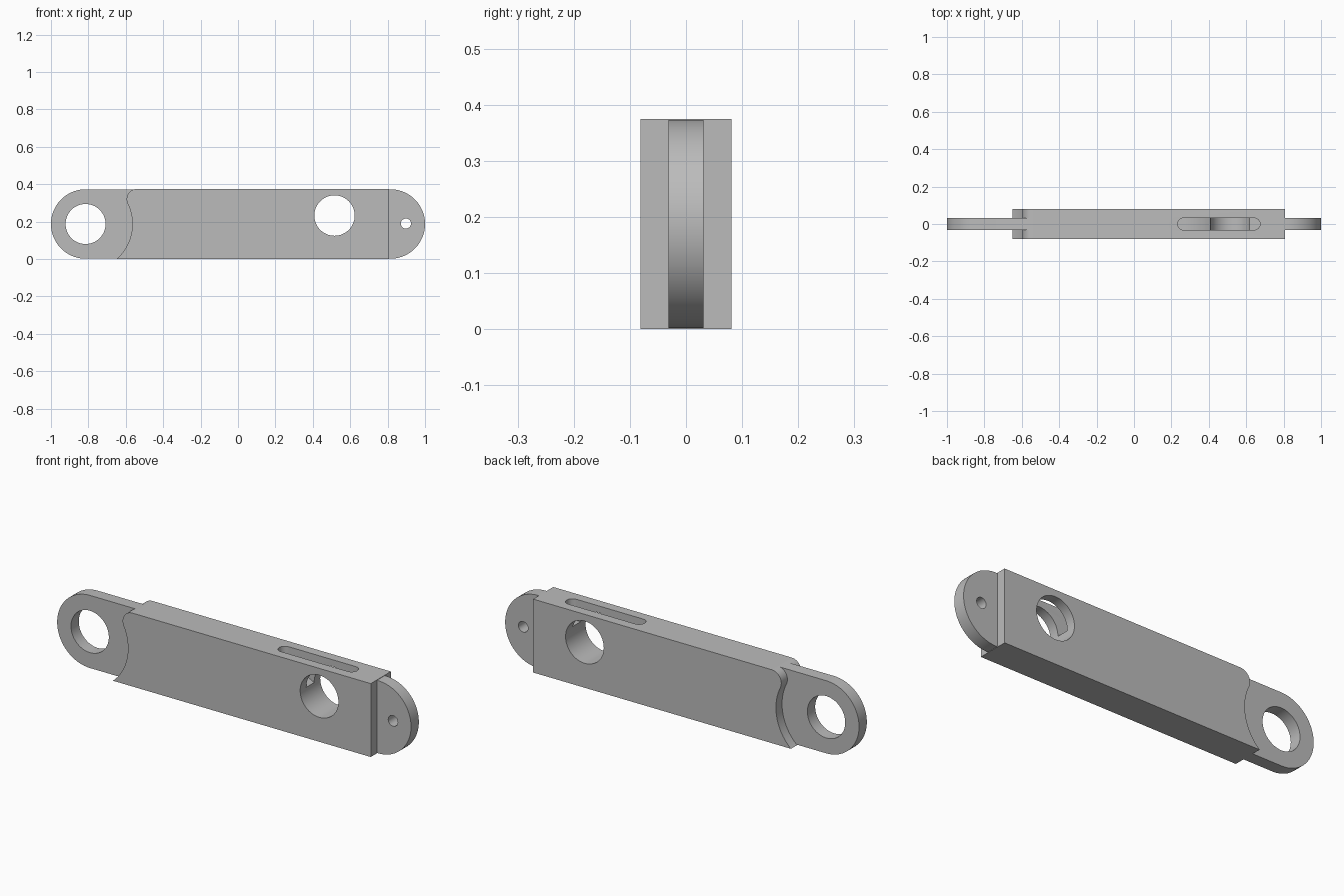
import bpy, bmesh
from math import cos, sin, radians, asin, degrees, atan2

cube = bpy.data.objects.get("Cube")
if cube:
    bpy.data.objects.remove(cube, do_unlink=True)

HEIGHT = 0.375
MID = HEIGHT / 2
BODY_HALF = 0.081
TONGUE_HALF = 0.0315
END_X, END_R = 0.8145, 0.1855

grey = bpy.data.materials.new("plain grey")
grey.use_nodes = True
grey.diffuse_color = (0.5, 0.5, 0.5, 1)
grey.node_tree.nodes["Principled BSDF"].inputs["Base Color"].default_value = (0.5, 0.5, 0.5, 1)


def arc(cx, cz, r, start, end, steps=32):
    angles = [radians(start + (end - start) * i / steps) for i in range(steps + 1)]
    return [(cx + r * cos(a), cz + r * sin(a)) for a in angles]


def prism(name, profile, low, high, axis="y"):
    """Extrude a closed profile between two levels along y or z."""
    bm = bmesh.new()
    place = (lambda p, h: (p[0], h, p[1])) if axis == "y" else (lambda p, h: (p[0], p[1], h))
    rings = [[bm.verts.new(place(p, h)) for p in profile] for h in (low, high)]
    bm.faces.new(rings[0])
    bm.faces.new(rings[1][::-1])
    n = len(profile)
    for i in range(n):
        j = (i + 1) % n
        bm.faces.new((rings[0][i], rings[0][j], rings[1][j], rings[1][i]))
    bmesh.ops.recalc_face_normals(bm, faces=bm.faces)
    mesh = bpy.data.meshes.new(name)
    bm.to_mesh(mesh)
    bm.free()
    mesh.materials.append(grey)
    obj = bpy.data.objects.new(name, mesh)
    bpy.context.collection.objects.link(obj)
    return obj


def combine(target, tool, operation):
    """Apply a boolean and discard the tool."""
    mod = target.modifiers.new(operation, "BOOLEAN")
    mod.object, mod.operation, mod.solver = tool, operation, "EXACT"
    bpy.context.view_layer.objects.active = target
    bpy.ops.object.modifier_apply(modifier=mod.name)
    bpy.data.objects.remove(tool, do_unlink=True)


def drill(target, x, z, r):
    hole = arc(x, z, r, 0, 360, 64)[:-1]
    combine(target, prism("drill", hole, -0.2, 0.2), "DIFFERENCE")


# Thick body: concave clearance arc around the eye, rounded over at the top
EYE_X, CLEAR_R, FILLET_R = -0.815, 0.25, 0.055
fillet_z = HEIGHT - FILLET_R
meet = asin((fillet_z - MID) / (CLEAR_R + FILLET_R))
fillet_x = EYE_X + (CLEAR_R + FILLET_R) * cos(meet)
bottom = degrees(asin(-MID / CLEAR_R))
profile = arc(EYE_X, MID, CLEAR_R, bottom, degrees(meet), 40)
profile += arc(fillet_x, fillet_z, FILLET_R, 180 + degrees(meet), 90, 16)[1:]
profile += [(0.807, HEIGHT), (0.807, 0)]
bar = prism("link_bar", profile, -BODY_HALF, BODY_HALF)

# Thin rounded tongues at both ends
for side, inner in ((-1, -0.5), (1, 0.72)):
    shape = arc(side * END_X, MID, END_R, -90, -90 + side * 180, 48)
    shape += [(inner, MID + END_R), (inner, MID - END_R)]
    combine(bar, prism("tongue", shape, -TONGUE_HALF, TONGUE_HALF), "UNION")

# Eye, body bore and pin hole
drill(bar, EYE_X, MID, 0.107)
drill(bar, 0.516, 0.2326, 0.108)
drill(bar, 0.898, 0.19, 0.027)

# Round-ended slot in the top, with a ramp leading down into the bore
W = 0.032
slot = arc(0.674 - W, 0, W, -90, 90, 16) + arc(0.233 + W, 0, W, 90, 270, 16)
combine(bar, prism("slot", slot, 0.267, 0.5, "z"), "DIFFERENCE")
ramp = [(0.317, 0.277), (0.409, 0.23), (0.55, 0.23), (0.55, 0.32), (0.317, 0.32)]
combine(bar, prism("ramp", ramp, -W, W), "DIFFERENCE")

bpy.ops.object.select_all(action="DESELECT")
bar.select_set(True)
bpy.context.view_layer.objects.active = bar
bpy.ops.object.shade_smooth_by_angle(angle=radians(30))
